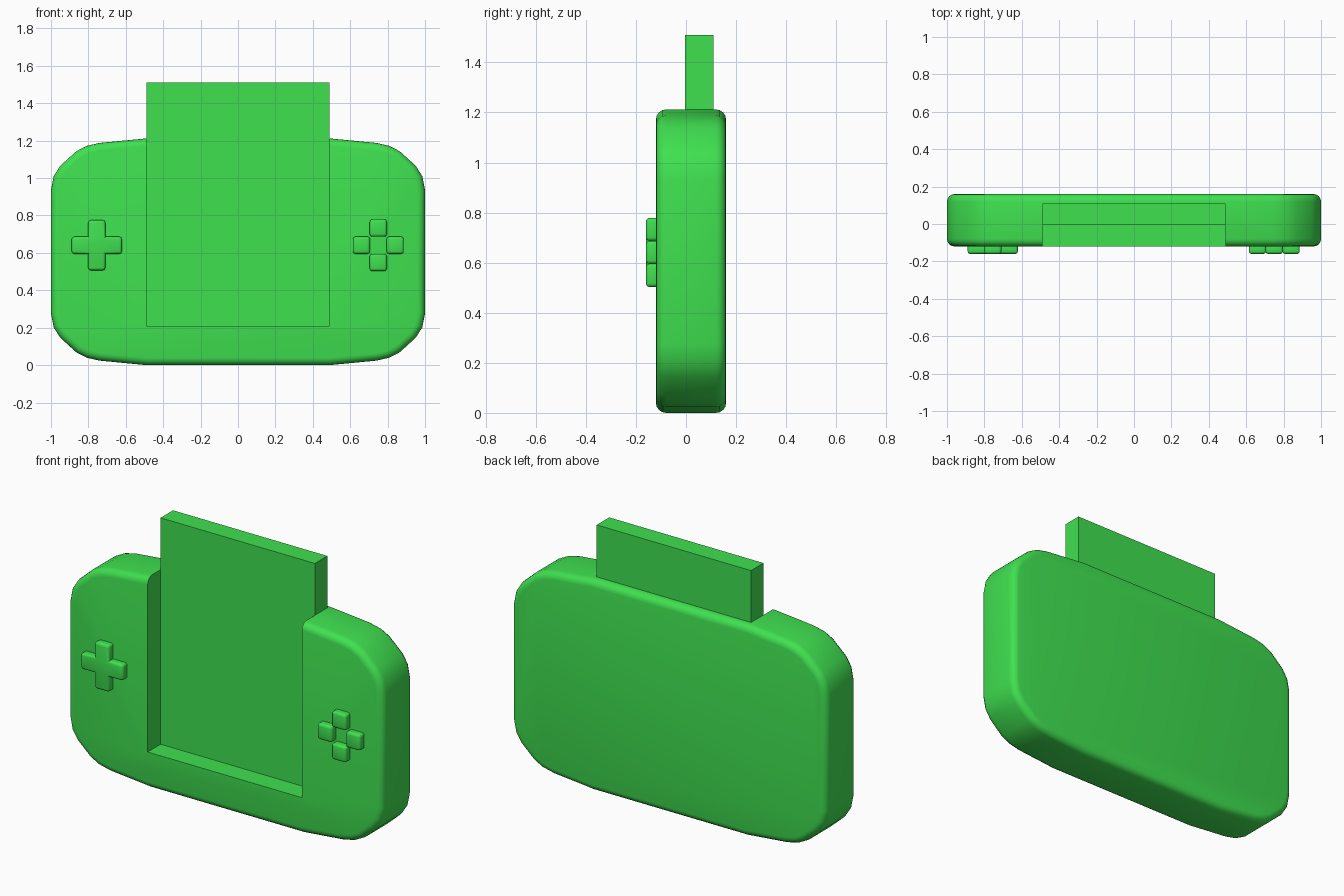
import bpy, bmesh, math
from mathutils import Vector

if "Cube" in bpy.data.objects:
    bpy.data.objects.remove(bpy.data.objects["Cube"])

green = bpy.data.materials.new("green_plastic")
green.diffuse_color = (0.05, 0.75, 0.08, 1)
green.use_nodes = True
green.node_tree.nodes["Principled BSDF"].inputs["Base Color"].default_value = green.diffuse_color


def prism(name, outline, y0, y1, pick=None, width=0.0, segments=3):
    """Extrude an x-z outline from y0 to y1 and bevel the edges chosen by pick."""
    bm = bmesh.new()
    face = bm.faces.new([bm.verts.new((x, y0, z)) for x, z in outline])
    ext = bmesh.ops.extrude_face_region(bm, geom=[face])
    moved = [g for g in ext["geom"] if isinstance(g, bmesh.types.BMVert)]
    bmesh.ops.translate(bm, verts=moved, vec=(0, y1 - y0, 0))
    bmesh.ops.recalc_face_normals(bm, faces=bm.faces[:])
    if pick:
        bmesh.ops.bevel(bm, geom=[e for e in bm.edges if pick(e)], offset=width,
                        segments=segments, profile=0.5, affect='EDGES')
    mesh = bpy.data.meshes.new(name)
    bm.to_mesh(mesh)
    bm.free()
    obj = bpy.data.objects.new(name, mesh)
    bpy.context.collection.objects.link(obj)
    mesh.materials.append(green)
    return obj


def smooth(obj):
    bpy.ops.object.select_all(action='DESELECT')
    obj.select_set(True)
    bpy.context.view_layer.objects.active = obj
    bpy.ops.object.shade_smooth_by_angle(angle=math.radians(32))


def rect(x0, x1, z0, z1):
    return [(x0, z0), (x1, z0), (x1, z1), (x0, z1)]


def is_rim(e):
    return abs(e.verts[0].co.y - e.verts[1].co.y) < 1e-5


# Console body: one quarter of the outline mirrored four ways
mid = 0.606
quarter = [(1.0, 0.33), (0.985, 0.405), (0.95, 0.46), (0.865, 0.537),
           (0.81, 0.566), (0.74, 0.582), (0.49, 0.606)]
right = [(x, mid + z) for x, z in quarter]
right = [(x, 2 * mid - z) for x, z in reversed(right)] + right
outline = right + [(-x, z) for x, z in reversed(right)]
body = prism("console_body", outline, -0.12, 0.16, is_rim, 0.04, 4)

# Slot open to the front and top
cutter = prism("slot_cutter", rect(-0.49, 0.49, 0.21, 1.6), -0.4, 0.05)
cutter.hide_render = True
cut = body.modifiers.new("slot", 'BOOLEAN')
cut.object, cut.operation, cut.solver = cutter, 'DIFFERENCE', 'EXACT'
bpy.context.view_layer.objects.active = body
bpy.ops.object.modifier_apply(modifier=cut.name)
bpy.data.objects.remove(cutter)
smooth(body)

# Screen plate standing in the slot
prism("screen_plate", rect(-0.49, 0.49, 0.21, 1.51), -0.003, 0.11)

# Direction pad on the left
cx, cz, w, a = -0.755, 0.641, 0.046, 0.134
arm = [(w, w), (w, a), (-w, a)]
plus = [(cx + x * c - z * s, cz + x * s + z * c)
        for c, s in ((1, 0), (0, 1), (-1, 0), (0, -1)) for x, z in arm]
smooth(prism("direction_pad", plus, -0.16, -0.10, lambda e: e.is_convex, 0.014))

# Four action buttons on the right
for i, side in enumerate(("right", "top", "left", "bottom")):
    x = 0.75 + 0.09 * round(math.cos(i * math.pi / 2))
    z = cz + 0.092 * round(math.sin(i * math.pi / 2))
    smooth(prism("action_button_" + side, rect(x - w, x + w, z - w, z + w),
                 -0.16, -0.10, lambda e: True, 0.014))
